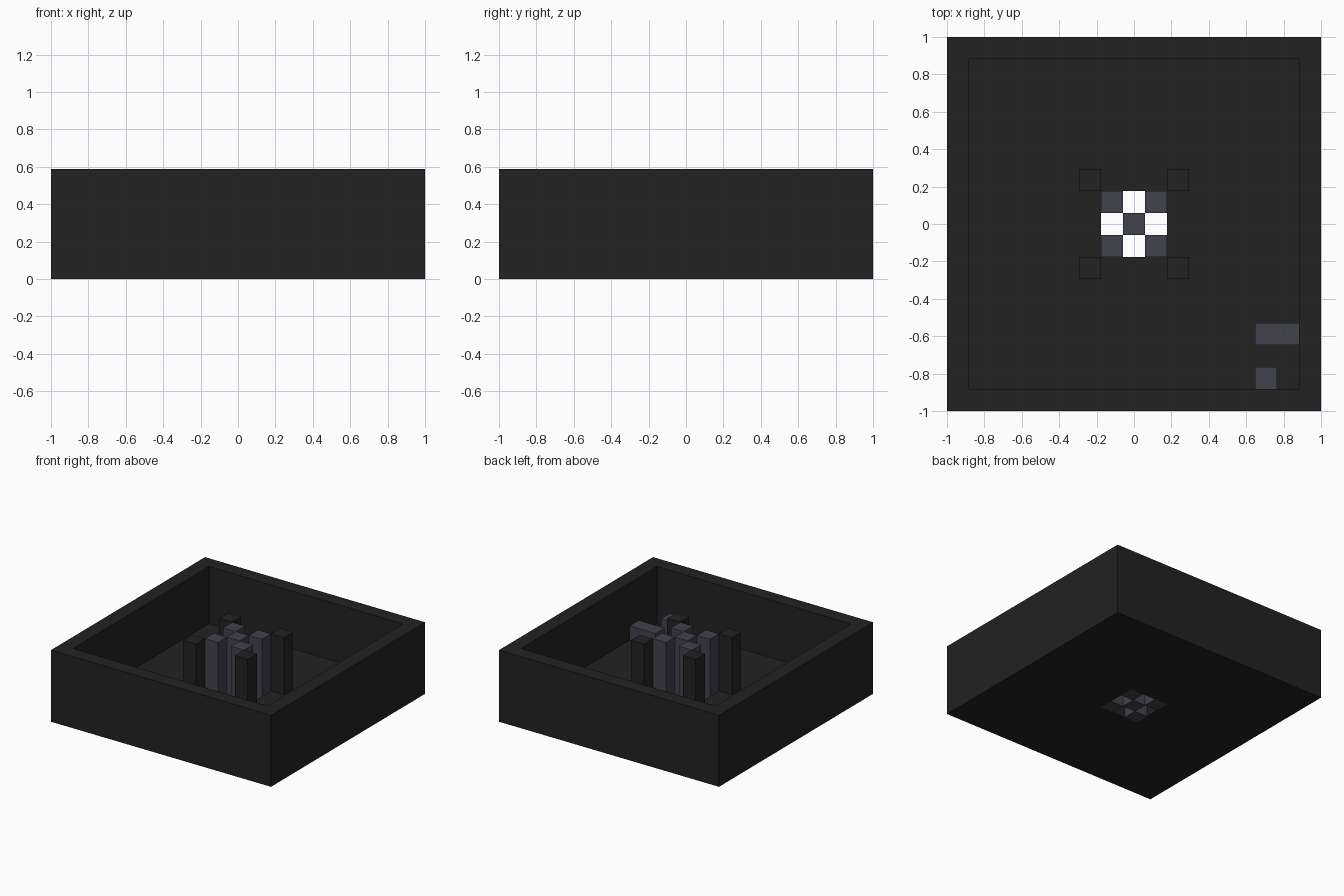
import bpy
import bmesh
from mathutils import Matrix, Vector

U = 2 / 17  # one grid cell

if "Cube" in bpy.data.objects:
    bpy.data.objects.remove(bpy.data.objects["Cube"], do_unlink=True)


def make_material(name, colour):
    mat = bpy.data.materials.new(name)
    mat.use_nodes = True
    mat.diffuse_color = colour
    mat.node_tree.nodes["Principled BSDF"].inputs["Base Color"].default_value = colour
    return mat


CHARCOAL = make_material("charcoal", (0.016, 0.016, 0.016, 1))
SLATE = make_material("slate", (0.054, 0.054, 0.076, 1))


def add_object(name, bm, mat):
    bmesh.ops.recalc_face_normals(bm, faces=bm.faces)
    mesh = bpy.data.meshes.new(name)
    bm.to_mesh(mesh)
    bm.free()
    mesh.materials.append(mat)
    obj = bpy.data.objects.new(name, mesh)
    bpy.context.collection.objects.link(obj)
    return obj


def block(name, low, high, mat):
    """Box between two corners, in grid cells."""
    low, high = Vector(low) * U, Vector(high) * U
    bm = bmesh.new()
    place = Matrix.Translation((low + high) / 2) @ Matrix.Diagonal(high - low).to_4x4()
    bmesh.ops.create_cube(bm, size=1, matrix=place)
    return add_object(name, bm, mat)


def square_tray(name, profile, mat):
    """Sweep a closed (half width, height) profile around a square."""
    bm = bmesh.new()
    corners = [(-1, -1), (1, -1), (1, 1), (-1, 1)]
    rings = [[bm.verts.new((sx * r * U, sy * r * U, z * U)) for sx, sy in corners]
             for r, z in profile]
    for a, b in zip(rings, rings[1:] + rings[:1]):
        for i in range(4):
            j = (i + 1) % 4
            bm.faces.new((a[i], a[j], b[j], b[i]))
    return add_object(name, bm, mat)


# Walled tray with a square opening in the floor
square_tray("tray", [(1.5, 0), (8.5, 0), (8.5, 5), (7.5, 5), (7.5, 1), (1.5, 1)], CHARCOAL)


def column(name, x, y, base, mat):
    block(name, (x - 0.5, y - 0.5, base), (x + 0.5, y + 0.5, 5), mat)


# Columns: outer ones on the floor, inner ones reaching down through the opening
for sx, side in ((-1, "right"), (1, "left")):
    for sy, end in ((-1, "front"), (1, "back")):
        column(f"outer_column_{end}_{side}", 2 * sx, 2 * sy, 1, CHARCOAL)
        column(f"inner_column_{end}_{side}", sx, sy, 0, SLATE)
column("centre_column", 0, 0, 0, SLATE)

# Low blocks in the front corner
block("long_floor_block", (5.5, -5.5, 1), (7.5, -4.5, 2), SLATE)
block("small_floor_block", (5.5, -7.5, 1), (6.5, -6.5, 2), SLATE)
